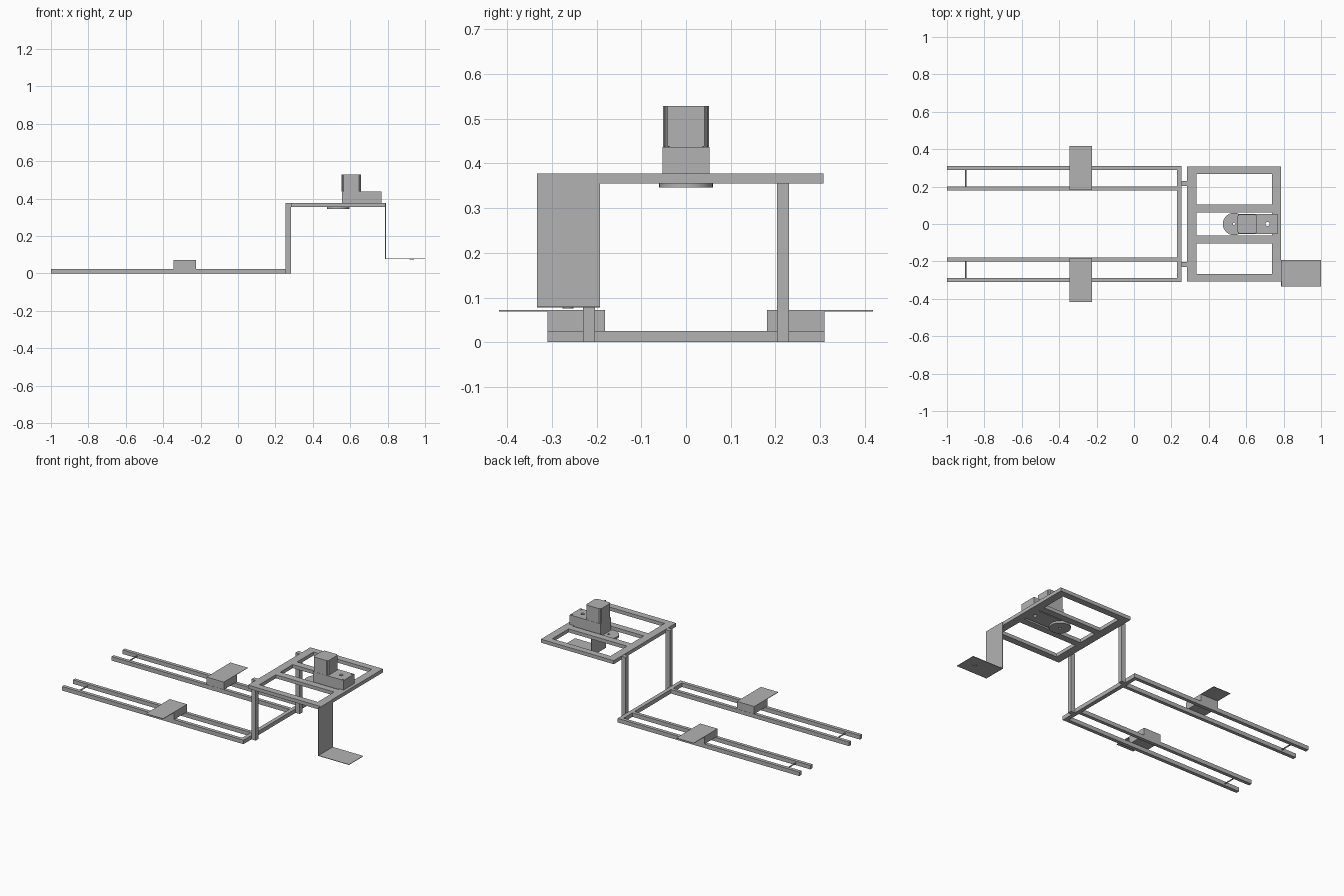
import bpy
import bmesh
from mathutils import Matrix

cube = bpy.data.objects.get("Cube")
if cube:
    bpy.data.objects.remove(cube, do_unlink=True)

grey = bpy.data.materials.new("plain grey")
grey.use_nodes = True
grey.diffuse_color = (0.45, 0.45, 0.45, 1)
grey.node_tree.nodes["Principled BSDF"].inputs["Base Color"].default_value = (0.45, 0.45, 0.45, 1)


def finish(name, bm):
    bmesh.ops.recalc_face_normals(bm, faces=bm.faces)
    mesh = bpy.data.meshes.new(name)
    bm.to_mesh(mesh)
    bm.free()
    mesh.materials.append(grey)
    obj = bpy.data.objects.new(name, mesh)
    bpy.context.collection.objects.link(obj)
    return obj


def box(name, x, y, z):
    """Box from (min, max) pairs."""
    bm = bmesh.new()
    bmesh.ops.create_cube(bm, size=1)
    for v in bm.verts:
        v.co = [r[0] + (c + 0.5) * (r[1] - r[0]) for c, r in zip(v.co, (x, y, z))]
    return finish(name, bm)


def cylinder(name, center, radius, depth, axis="Z", sides=32):
    bm = bmesh.new()
    bmesh.ops.create_cone(bm, cap_ends=True, segments=sides,
                          radius1=radius, radius2=radius, depth=depth)
    if axis == "Y":
        bmesh.ops.rotate(bm, verts=bm.verts, matrix=Matrix.Rotation(1.5708, 3, "X"))
    bmesh.ops.translate(bm, verts=bm.verts, vec=center)
    return finish(name, bm)


def drill(obj, x, radius):
    """Vertical through hole on the centre line."""
    cutter = cylinder(obj.name + "_hole_cutter", (x, 0, 0.4), radius, 0.4)
    cutter.hide_render = True
    cutter.hide_set(True)
    mod = obj.modifiers.new("hole", "BOOLEAN")
    mod.operation = "DIFFERENCE"
    mod.object = cutter


# Low rails, axles, foot pads and posts, mirrored front to back
for side, s in (("back", 1), ("front", -1)):
    def span(a, b):
        return tuple(sorted((a * s, b * s)))
    low = (0, 0.025)
    box(side + "_outer_rail", (-1, 0.23), span(0.288, 0.31), low)
    box(side + "_inner_rail", (-1, 0.23), span(0.18, 0.201), low)
    cylinder(side + "_axle", (-0.9, 0.245 * s, 0.013), 0.004, 0.09, "Y", 12)
    box(side + "_pad_block", (-0.345, -0.225), span(0.181, 0.31), (0.025, 0.069))
    box(side + "_pad_plate", (-0.345, -0.225), span(0.181, 0.418), (0.069, 0.072))
    box(side + "_post", (0.255, 0.284), span(0.204, 0.231), (0, 0.376))
box("rail_crossbeam", (0.23, 0.255), (-0.31, 0.31), (0, 0.025))

# Raised table frame
top = (0.355, 0.377)
box("table_inner_beam", (0.284, 0.335), (-0.308, 0.308), top)
box("table_outer_beam", (0.738, 0.787), (-0.308, 0.308), top)
for side, s in (("back", 1), ("front", -1)):
    for part, a, b in (("edge", 0.267, 0.308), ("middle", 0.062, 0.105)):
        box(f"table_{side}_{part}_beam", (0.335, 0.738), tuple(sorted((a * s, b * s))), top)

# Motor: gearbox, chamfered tower, output disc and screws
gearbox = box("motor_gearbox", (0.555, 0.737), (-0.053, 0.053), (0.358, 0.437))
box("motor_gearbox_end", (0.737, 0.767), (-0.053, 0.053), (0.377, 0.437))
drill(gearbox, 0.714, 0.011)

bm = bmesh.new()
cx, half, cut = 0.606, 0.052, 0.041
outline = [(-half, -cut), (-cut, -half), (cut, -half), (half, -cut),
           (half, cut), (cut, half), (-cut, half), (-half, cut)]
face = bm.faces.new([bm.verts.new((cx + x, y, 0.437)) for x, y in outline])
walls = bmesh.ops.extrude_face_region(bm, geom=[face], use_keep_orig=True)
bmesh.ops.translate(bm, vec=(0, 0, 0.092),
                    verts=[g for g in walls["geom"] if isinstance(g, bmesh.types.BMVert)])
finish("motor_tower", bm)

for i, x in enumerate((cx - 0.046, cx + 0.046)):
    for j, y in enumerate((-0.046, 0.046)):
        cylinder(f"motor_bolt_{i}{j}", (x, y, 0.482), 0.003, 0.09, sides=10)
for j, y in enumerate((-0.043, 0.043)):
    cylinder(f"gearbox_screw_{j}", (0.757, y, 0.437), 0.006, 0.005, sides=12)

disc = cylinder("output_disc", (0.535, 0, 0.352), 0.06, 0.012, sides=48)
drill(disc, 0.535, 0.007)

# Thin bent bracket with a small stud below
bracket_y = (-0.333, -0.192)
box("bracket_drop_plate", (0.787, 0.79), bracket_y, (0.08, 0.377))
box("bracket_foot_plate", (0.787, 1), bracket_y, (0.078, 0.081))
cylinder("bracket_stud", (0.93, -0.264, 0.077), 0.012, 0.004, sides=24)

# Smooth the round parts, keeping edges sharp
bpy.ops.object.select_all(action="DESELECT")
for obj in bpy.context.collection.objects:
    if obj.type == "MESH" and any(w in obj.name for w in ("disc", "stud", "axle")) \
            and not obj.hide_render:
        obj.select_set(True)
        bpy.context.view_layer.objects.active = obj
bpy.ops.object.shade_smooth_by_angle()
